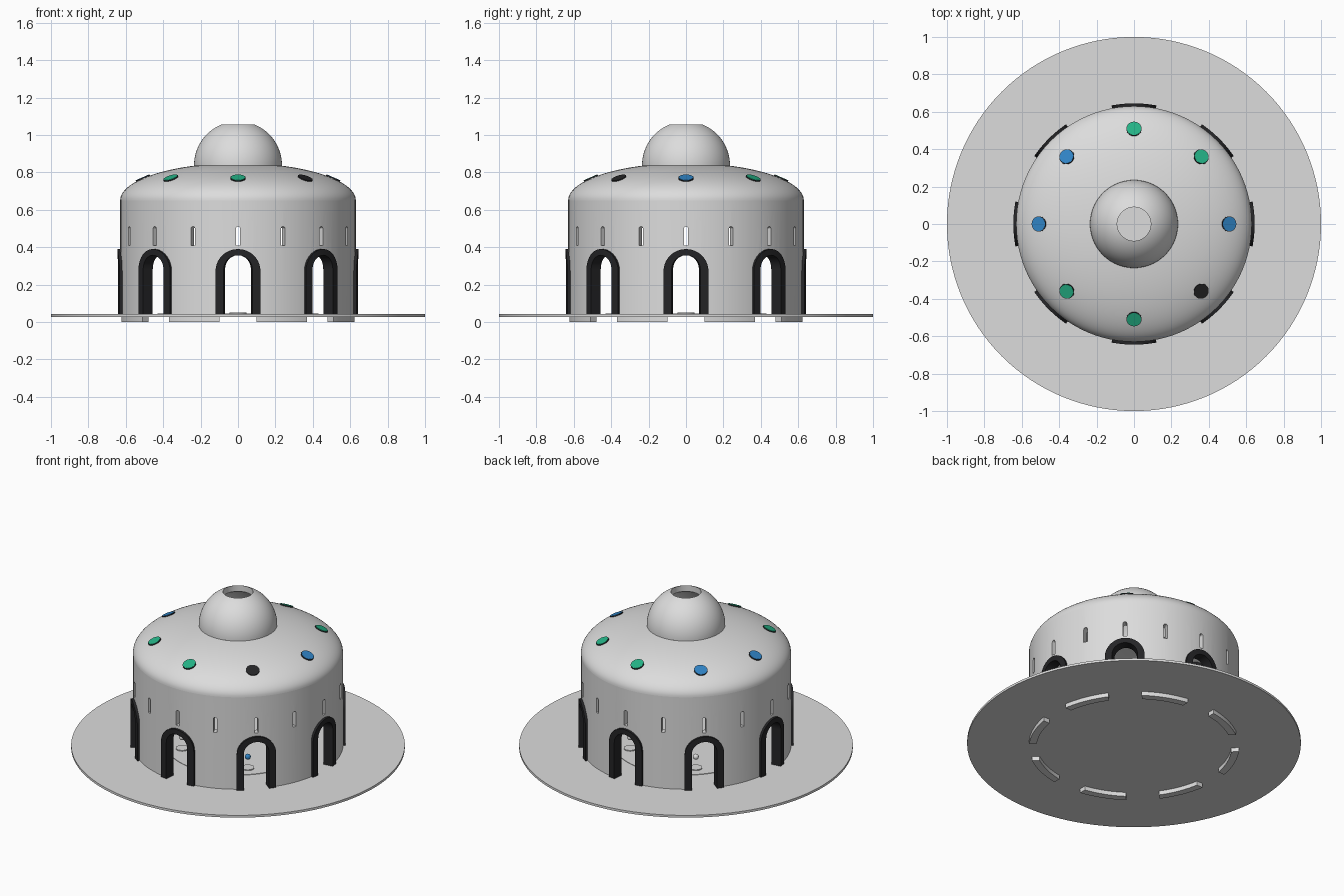
import bpy, bmesh, math
from math import sin, cos, pi, sqrt
from mathutils import Vector, Matrix

if "Cube" in bpy.data.objects:
    bpy.data.objects.remove(bpy.data.objects["Cube"])


def material(name, rgb):
    m = bpy.data.materials.new(name)
    m.diffuse_color = (*rgb, 1)
    m.use_nodes = True
    m.node_tree.nodes["Principled BSDF"].inputs["Base Color"].default_value = m.diffuse_color
    return m


STONE = material("pale_grey", (0.72, 0.72, 0.72))
BLACK = material("black", (0.018, 0.018, 0.02))
BLUE = material("blue", (0.03, 0.23, 0.56))
GREEN = material("green", (0.018, 0.45, 0.24))


def finish(bm, name, mat, smooth=True):
    bmesh.ops.recalc_face_normals(bm, faces=bm.faces)
    me = bpy.data.meshes.new(name)
    bm.to_mesh(me)
    bm.free()
    ob = bpy.data.objects.new(name, me)
    bpy.context.collection.objects.link(ob)
    if mat:
        me.materials.append(mat)
    bpy.ops.object.select_all(action='DESELECT')
    ob.select_set(True)
    bpy.context.view_layer.objects.active = ob
    if smooth:
        bpy.ops.object.shade_smooth_by_angle(angle=math.radians(30))
    return ob


def sweep(bm, rings, closed):
    """Skin equal rings of points (each ring is a closed section)."""
    vs = [[bm.verts.new(p) for p in ring] for ring in rings]
    n, k = len(vs), len(vs[0])
    for i in range(n if closed else n - 1):
        for j in range(k):
            a, b = vs[i], vs[(i + 1) % n]
            bm.faces.new((a[j], a[(j + 1) % k], b[(j + 1) % k], b[j]))
    if not closed:
        bm.faces.new(vs[0])
        bm.faces.new(vs[-1])


def revolve(name, profile, mat, seg=96):
    """Closed (r, z) section turned about z."""
    bm = bmesh.new()
    angles = [2 * pi * i / seg for i in range(seg)]
    sweep(bm, [[(r * cos(a), r * sin(a), z) for r, z in profile] for a in angles], True)
    return finish(bm, name, mat)


def disc(name, radius, depth, pos, mat, normal=(0, 0, 1), seg=32):
    bm = bmesh.new()
    rot = Vector((0, 0, 1)).rotation_difference(Vector(normal)).to_matrix().to_4x4()
    bmesh.ops.create_cone(bm, cap_ends=True, segments=seg, radius1=radius, radius2=radius,
                          depth=depth, matrix=Matrix.Translation(pos) @ rot)
    return finish(bm, name, mat)


def arch(hw, top, z0, n=18):
    """Round-headed outline as (u, z) points."""
    head = [(-hw * cos(pi * i / n), top - hw + hw * sin(pi * i / n)) for i in range(n + 1)]
    return [(-hw, z0)] + head + [(hw, z0)]


# base plate, raised floor and centre pad
disc("base_plate", 1.0, 0.015, (0, 0, 0.0345), STONE, seg=128)
disc("floor_disc", 0.43, 0.004, (0, 0, 0.043), STONE, seg=96)
disc("centre_pad", 0.045, 0.012, (0, 0, 0.046), STONE)

# round wall, cut by eight doors and sixteen slit windows
wall = revolve("round_wall", [(0.63, 0), (0.63, 0.65), (0.585, 0.65), (0.585, 0)], STONE)
bm = bmesh.new()


def cutter(outline, a):
    sweep(bm, [[(r * cos(a) - u * sin(a), r * sin(a) + u * cos(a), z) for u, z in outline]
               for r in (0.5, 0.72)], False)


for i in range(8):
    cutter(arch(0.1, 0.375, -0.1), i * pi / 4)
for i in range(16):
    cutter(arch(0.012, 0.51, 0.41, 8), i * pi / 8)
cut = finish(bm, "opening_cutter", None, False)
cut.hide_render = True
bpy.context.view_layer.objects.active = wall
mod = wall.modifiers.new("openings", 'BOOLEAN')
mod.operation, mod.solver, mod.object = 'DIFFERENCE', 'EXACT', cut
bpy.ops.object.modifier_apply(modifier=mod.name)
bpy.data.objects.remove(cut)

# black door frames that follow the curve of the wall
for k in range(8):
    bm = bmesh.new()
    rings = []
    for (ui, zi), (uo, zo) in zip(arch(0.075, 0.357, 0.04), arch(0.118, 0.39, 0.04)):
        ring = []
        for r, u, z in ((0.58, ui, zi), (0.645, ui, zi), (0.645, uo, zo), (0.58, uo, zo)):
            a = k * pi / 4 + u / 0.63
            ring.append((r * cos(a), r * sin(a), z))
        rings.append(ring)
    sweep(bm, rings, False)
    finish(bm, f"door_frame_{k + 1}", BLACK)

# wide lower dome (hollow elliptical shell)
def ellipse(a, b, r0, r1, z0, n=24):
    t0, t1 = math.acos(r0 / a), math.acos(r1 / a)
    ts = [t0 + (t1 - t0) * i / n for i in range(n + 1)]
    return [(a * cos(t), z0 + b * sin(t)) for t in ts]


revolve("lower_dome", ellipse(0.63, 0.2, 0.63, 0.225, 0.65)
        + ellipse(0.59, 0.175, 0.59, 0.21, 0.65)[::-1], STONE)

# small upper dome with an open eye at the top
revolve("upper_dome", ellipse(0.235, 0.235, 0.235, 0.09, 0.838)
        + ellipse(0.21, 0.21, 0.21, 0.09, 0.825)[::-1], STONE)

# round skylights on the lower dome, starting at +x; one is left black
glass = [BLUE, GREEN, GREEN, BLUE, BLUE, GREEN, GREEN, None]
R = 0.508
Z = 0.65 + 0.2 * sqrt(1 - (R / 0.63) ** 2)
for k, mat in enumerate(glass):
    a = k * pi / 4
    n = Vector((R / 0.63 ** 2 * cos(a), R / 0.63 ** 2 * sin(a), (Z - 0.65) / 0.04)).normalized()
    p = Vector((R * cos(a), R * sin(a), Z))
    disc(f"skylight_rim_{k + 1}", 0.041, 0.05, p - n * 0.021, BLACK, n)
    if mat:
        disc(f"skylight_glass_{k + 1}", 0.038, 0.055, p - n * 0.0215, mat, n)

# small floor pads and lamps inside the diagonal doors
for k in range(4):
    a = pi / 4 + k * pi / 2
    x, y = 0.34 * cos(a), 0.34 * sin(a)
    disc(f"floor_pad_{k + 1}", 0.038, 0.01, (x, y, 0.046), STONE)
    bm = bmesh.new()
    bmesh.ops.create_uvsphere(bm, u_segments=16, v_segments=10, radius=0.018,
                              matrix=Matrix.Translation((x, y, 0.12)))
    finish(bm, f"floor_lamp_{k + 1}", BLUE if k == 3 else STONE)
